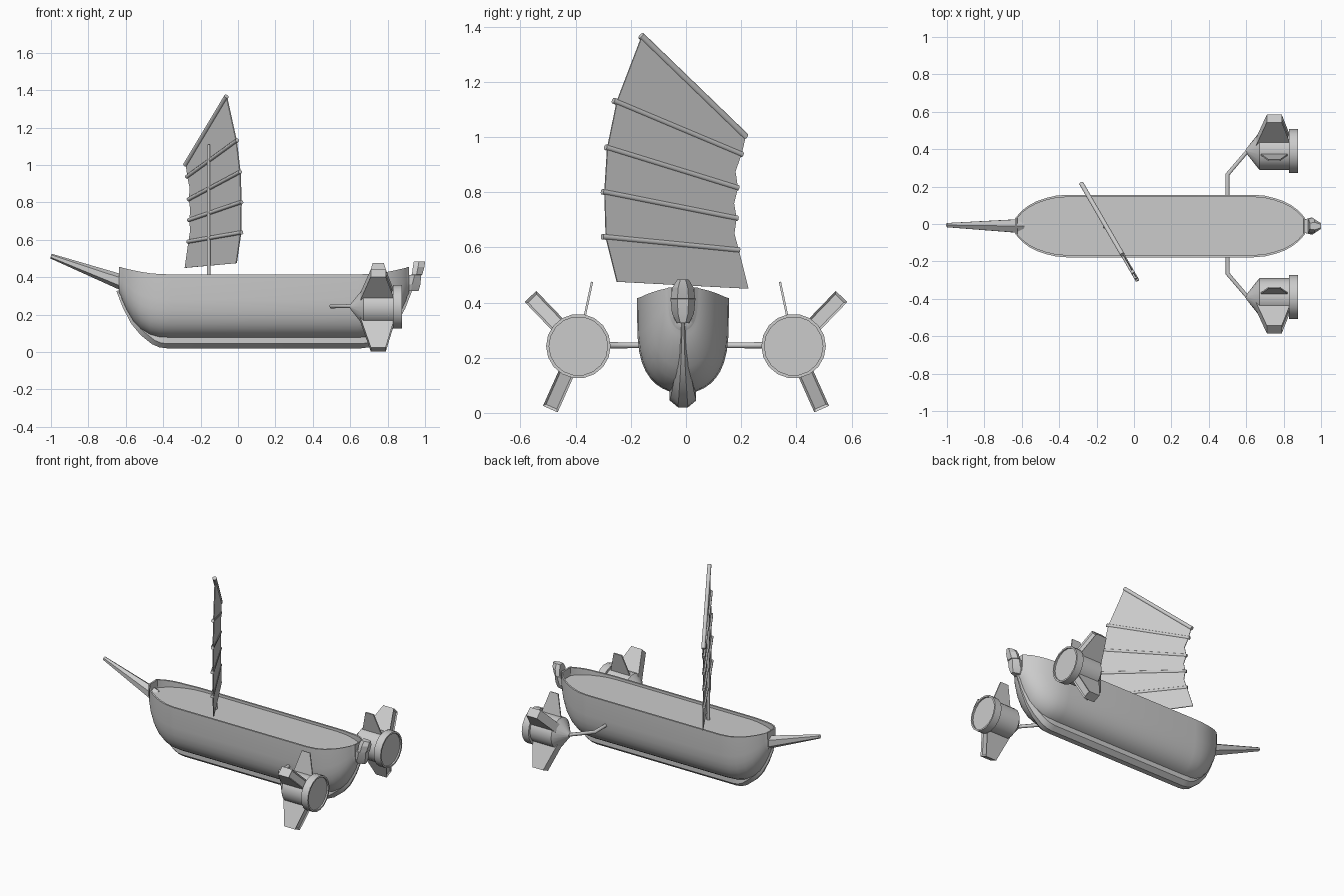
import bpy, bmesh, math
from mathutils import Vector

if "Cube" in bpy.data.objects:
    bpy.data.objects.remove(bpy.data.objects["Cube"])

Y0 = -0.011          # centre line of the hull
XM = 0.14            # middle of the hull lengthwise


def make(name, bm, smooth=30):
    bmesh.ops.recalc_face_normals(bm, faces=bm.faces[:])
    me = bpy.data.meshes.new(name)
    bm.to_mesh(me)
    bm.free()
    ob = bpy.data.objects.new(name, me)
    bpy.context.collection.objects.link(ob)
    if smooth:
        bpy.ops.object.select_all(action='DESELECT')
        ob.select_set(True)
        bpy.context.view_layer.objects.active = ob
        bpy.ops.object.shade_smooth_by_angle(angle=math.radians(smooth))
    return ob


def loft_bm(rings):
    bm = bmesh.new()
    vr = [[bm.verts.new(p) for p in r] for r in rings]
    n = len(vr[0])
    for a, b in zip(vr, vr[1:]):
        for i in range(n):
            j = (i + 1) % n
            bm.faces.new((a[i], a[j], b[j], b[i]))
    bm.faces.new(vr[0])
    bm.faces.new(vr[-1])
    bmesh.ops.recalc_face_normals(bm, faces=bm.faces[:])
    return bm


def loft(name, rings, smooth=30):
    return make(name, loft_bm(rings), smooth)


def tube(name, pts, radii, n=8):
    """Round bar through the points, mitred at bends."""
    pts = [Vector(p) for p in pts]
    rings = []
    for i, p in enumerate(pts):
        d = (pts[min(i + 1, len(pts) - 1)] - pts[max(i - 1, 0)]).normalized()
        ref = Vector((0, 0, 1)) if abs(d.z) < 0.95 else Vector((1, 0, 0))
        u = d.cross(ref).normalized()
        v = d.cross(u)
        rings.append([p + radii[i] * (u * math.cos(a) + v * math.sin(a))
                      for a in (2 * math.pi * (k + 0.5) / n for k in range(n))])
    return loft(name, rings, 50)


# Hull: (distance from middle, half width, bottom z, rim z), same fore and aft
half = [(.50, .167, .07, .415), (.56, .162, .074, .417), (.61, .15, .088, .421),
        (.66, .133, .12, .429), (.70, .112, .165, .437), (.735, .086, .225, .445),
        (.76, .06, .28, .451), (.775, .042, .315, .455)]


def section(u, w, b, t, deck):
    ys = [math.cos(math.pi * k / 20) for k in range(21)]
    ring = []
    for c in ys:
        s = (1 - c * c) ** 0.25          # depth fraction of a full, boxy bilge
        ring.append((XM + u, Y0 + w * c, t - (t - b) * s))
    wi = w - 0.012
    ring += [(XM + u, Y0 - wi, t), (XM + u, Y0 - wi, deck),
             (XM + u, Y0 + wi, deck), (XM + u, Y0 + wi, t)]
    return ring


DECK = 0.398
st = []
for u, w, b, t in half:
    if u > 0.77:                          # end wall closing the bulwark
        st += [(u - 0.011, w + .012, b - .018, t - .001, DECK),
               (u - 0.010, w + .011, b - .016, t - .001, t - .002),
               (u, w, b, t, t - .001)]
    else:
        st.append((u, w, b, t, DECK))
rings = [section(-u, *r) for u, *r in reversed(st)] + [section(u, *r) for u, *r in st]
loft("hull", rings, 35)

# Keel strip running up the stem and stern: (distance, outer z, width factor)
kp = [(.79, .325, .18), (.755, .235, .3), (.71, .15, .5), (.66, .09, .72),
      (.60, .042, .9), (.56, .025, 1), (.52, .02, 1)]
path = [(-u, z, f) for u, z, f in kp] + [(u, z, f) for u, z, f in reversed(kp)]
rings = []
for i, (u, z, f) in enumerate(path):
    a, b = path[max(i - 1, 0)], path[min(i + 1, len(path) - 1)]
    d = Vector((b[0] - a[0], 0, b[1] - a[1])).normalized()
    nrm = Vector((-d.z, 0, d.x))          # towards the hull
    p = Vector((XM + u, Y0, z))
    rings.append([p + nrm * o + Vector((0, y * f, 0)) for y, o in
                  ((.048, .06), (.048, .025), (.018, 0), (-.018, 0), (-.048, .025), (-.048, .06))])
loft("keel", rings, 25)

# Bowsprit: tapered six-sided spar
tube("bowsprit", [(-.60, Y0, .365), (-1.0, Y0 + .005, .513)], [.043, .013], 6)


# Stern post head: faceted block in two steps
def hexa(z, x0, x1, w):
    xm = x0 + (x1 - x0) * 0.45
    return [(x0, Y0 - w * .8, z), (xm, Y0 - w, z), (x1, Y0 - w * .45, z),
            (x1, Y0 + w * .45, z), (xm, Y0 + w, z), (x0, Y0 + w * .8, z)]


loft("stern_head", [hexa(.325, .89, .965, .022), hexa(.36, .895, .975, .04),
                    hexa(.412, .915, .98, .045), hexa(.414, .93, .985, .045),
                    hexa(.455, .935, .997, .038), hexa(.484, .94, 1.0, .02)], 20)

# Sail: flat sheet turned across the hull, laid out as (y, z)
N = Vector((-.866, -.5, 0))               # side carrying the mast


def on_sail(y, z, off=0.0):
    return Vector((-.147 - (y + .01) * .578, y, z)) + N * off


outline = [(-.16, 1.365), (-.25, 1.13), (-.285, .96), (-.295, .80), (-.29, .635),
           (-.25, .475), (.225, .45), (.19, .59), (.174, .65), (.182, .705),
           (.173, .76), (.187, .815), (.178, .875), (.2, .937), (.215, 1.0)]
loft("sail", [[on_sail(y, z, o) for y, z in outline] for o in (-.003, .003)], 0)

# Yard and battens
tube("yard", [on_sail(-.162, 1.367, .003), on_sail(.218, 1.0, .003)], [.013, .013])
for i, (a, b) in enumerate([((-.262, 1.132), (.205, .936)), ((-.29, .963), (.19, .815)),
                            ((-.302, .802), (.187, .705)), ((-.302, .639), (.193, .59))]):
    tube(f"batten_{i + 1}", [on_sail(*a, .003), on_sail(*b, .003)], [.011, .011])

# Mast
tube("mast", [(-.157, -.015, .39), (-.157, -.015, 1.11)], [.01, .008])

# Engine pods on both sides
PZ = 0.242
profile = [(.6, .012), (.67, .1), (.828, .1), (.828, .117), (.878, .117), (.878, .106), (.868, .106)]


def fin(name, s, ang, base, tip, thick, panel):
    a = math.radians(ang)
    d = Vector((0, s * math.cos(a), math.sin(a)))
    t = Vector((0, -s * math.sin(a), math.cos(a)))
    rings = []
    for r, x0, x1 in (base, tip):
        c = Vector((0, s * .39, PZ)) + d * r
        rings.append([c + Vector((x, 0, 0)) + t * k * thick
                      for x, k in ((x0, -1), (x1, -1), (x1, 1), (x0, 1))])
    bm = loft_bm(rings)
    if panel:                             # sunk panel on the trailing face
        back = max(bm.faces, key=lambda f: f.normal.x)
        bmesh.ops.inset_individual(bm, faces=[back], thickness=.011, depth=-.008)
    make(name, bm, 0)


for s, side in ((1, "left"), (-1, "right")):
    loft(f"{side}_pod", [[(x, s * .39 + r * math.cos(a), PZ + r * math.sin(a))
                          for a in (2 * math.pi * k / 18 for k in range(18))]
                         for x, r in profile], 30)
    fin(f"{side}_upper_fin", s, 46, (.07, .652, .84), (.25, .71, .79), .029, True)
    fin(f"{side}_lower_fin", s, -66, (.07, .652, .84), (.25, .71, .79), .029, True)
    fin(f"{side}_thin_fin", s, 102, (.085, .675, .825), (.238, .72, .78), .004, False)
    tube(f"{side}_strut", [(.5, s * .12, .245), (.5, s * .265, .245), (.615, s * .4, .245)],
         [.011, .012, .011])
